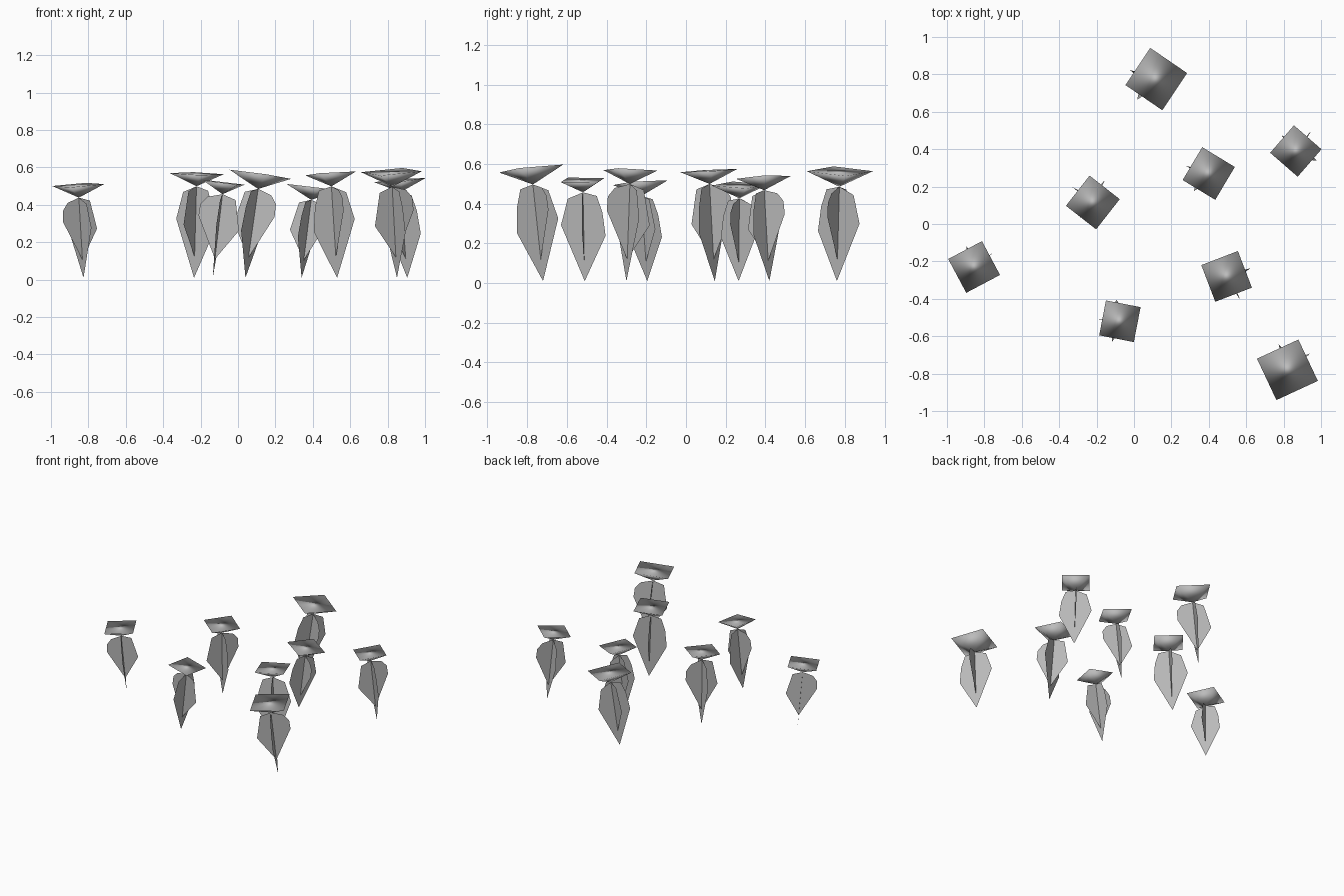
import bpy
from math import radians
from mathutils import Vector, Matrix

cube = bpy.data.objects.get("Cube")
if cube:
    bpy.data.objects.remove(cube, do_unlink=True)

grey = bpy.data.materials.new("plain grey")
grey.use_nodes = True
grey.diffuse_color = (0.5, 0.5, 0.5, 1)
bsdf = grey.node_tree.nodes["Principled BSDF"]
bsdf.inputs["Base Color"].default_value = grey.diffuse_color
bsdf.inputs["Roughness"].default_value = 0.9

# Height of the point where the blades meet the cap, before scaling
STEM = 0.49

# Blade outlines as (distance from the axis, height)
LONG = [(0, 0), (0.12, 0.25), (0.105, 0.38), (0.075, 0.47), (0, STEM),
        (-0.085, 0.455), (-0.125, 0.31)]
SHORT = [(0, 0.11), (0.125, 0.35), (0.122, 0.42), (0.085, 0.465), (0, STEM),
         (-0.08, 0.465), (-0.12, 0.29)]


def add_part(name, verts, faces, matrix, smooth=False):
    mesh = bpy.data.meshes.new(name)
    mesh.from_pydata(verts, [], faces)
    mesh.materials.append(grey)
    mesh.polygons.foreach_set("use_smooth", [smooth] * len(faces))
    obj = bpy.data.objects.new(name, mesh)
    obj.matrix_world = matrix
    bpy.context.collection.objects.link(obj)


def add_blade(name, outline, matrix, turn, scale):
    # Each blade is two flat halves that share the central axis
    verts = [(d, 0, z) for d, z in outline]
    faces = [(0, 1, 2, 3, 4), (0, 4, 5, 6)]
    spin = Matrix.Rotation(radians(turn), 4, "Z")
    add_part(name, verts, faces, matrix @ spin @ Matrix.Scale(scale, 4))


def add_plant(number, base, centre, stem, side, heading):
    # The whole plant leans along the line from its tip to the cap centre
    depth = side * 0.33
    lean = Vector((centre[0] - base[0], centre[1] - base[1], stem + depth))
    tilt = Vector((0, 0, 1)).rotation_difference(lean).to_matrix().to_4x4()
    spin = Matrix.Rotation(radians(heading), 4, "Z")
    matrix = Matrix.Translation((base[0], base[1], 0.01)) @ tilt @ spin

    scale = stem / STEM
    add_blade(f"long_blade_{number}", LONG, matrix, 4, scale)
    add_blade(f"short_blade_{number}", SHORT, matrix, 96, scale)

    # Upside-down pyramid cap
    half = side / 2
    top = stem + depth
    rim = [(x * half, y * half, top)
           for x, y in ((-1, -1), (1, -1), (1, 1), (-1, 1))]
    sides = [((i + 1) % 4, i, 4) for i in range(4)]
    add_part(f"cap_{number}", rim + [(0, 0, stem)],
             [(0, 1, 2, 3)] + sides, matrix, smooth=True)


# Tip position, cap centre, stem height, cap side, heading
PLANTS = [
    ((0.04, 0.76), (0.12, 0.775), 0.48, 0.24, 236),
    ((0.905, 0.42), (0.865, 0.39), 0.46, 0.195, -41),
    ((0.34, 0.265), (0.40, 0.27), 0.42, 0.205, 239),
    ((-0.235, 0.145), (-0.22, 0.115), 0.49, 0.205, 322),
    ((-0.826, -0.195), (-0.855, -0.23), 0.43, 0.205, 118),
    ((-0.135, -0.51), (-0.075, -0.52), 0.45, 0.19, 79),
    ((0.53, -0.30), (0.495, -0.28), 0.49, 0.21, 201),
    ((0.85, -0.72), (0.82, -0.78), 0.49, 0.245, 295),
]
for number, plant in enumerate(PLANTS, 1):
    add_plant(number, *plant)
